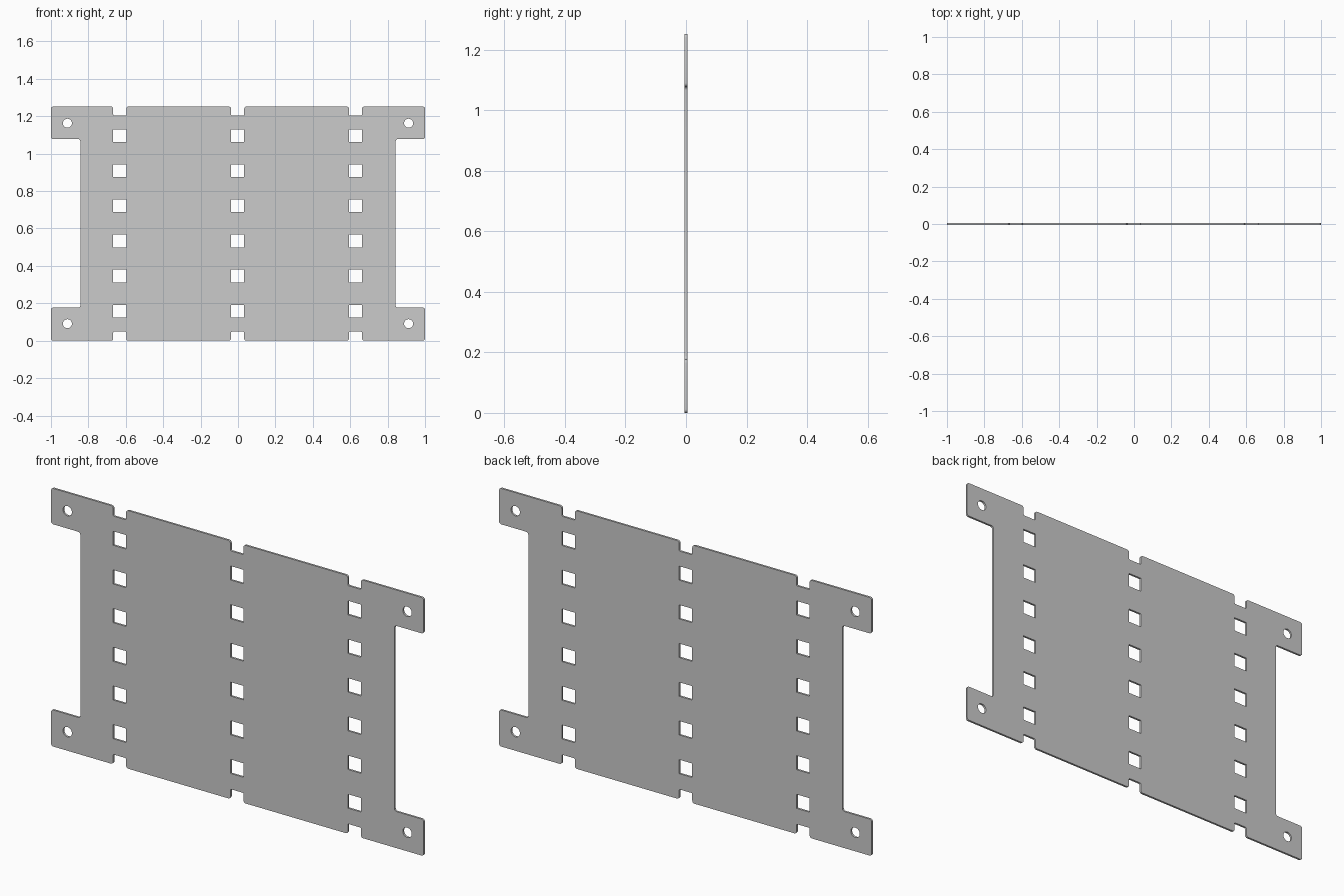
import bpy, bmesh
from math import pi, sin, cos
from mathutils import Vector

if "Cube" in bpy.data.objects:
    bpy.data.objects.remove(bpy.data.objects["Cube"])

H, T = 1.252, 0.01            # plate height and thickness
EAR_X, EAR_Z = 0.843, 0.177   # inner edge and height of the corner ears
COLUMNS = [-0.632, -0.002, 0.628]
W = 0.035                     # half width of slots and notches
NOTCH = 0.048


def rounded(points, steps=5):
    """Closed outline from (x, z, corner radius)."""
    out, n = [], len(points)
    for i, (x, z, r) in enumerate(points):
        p = Vector((x, z))
        if r == 0:
            out.append(p)
            continue
        a = (Vector(points[i - 1][:2]) - p).normalized()
        b = (Vector(points[(i + 1) % n][:2]) - p).normalized()
        centre = p + (a + b) * r
        for k in range(steps + 1):
            t = k / steps * pi / 2
            out.append(centre - b * r * cos(t) - a * r * sin(t))
    return out


def add_loop(curve, points):
    s = curve.splines.new('POLY')
    s.points.add(len(points) - 1)
    for sp, p in zip(s.points, points):
        sp.co = (p[0], p[1], 0, 1)
    s.use_cyclic_u = True


curve = bpy.data.curves.new("perforated_plate", 'CURVE')
curve.dimensions = '2D'
curve.fill_mode = 'BOTH'
curve.extrude = T / 2

# Outline: bottom edge with notches, right ears, top edge, left ears
R = 0.012


def edge(z, inward):
    pts = []
    for c in COLUMNS:
        pts += [(c - W, z, R), (c - W, z + inward, 0.005),
                (c + W, z + inward, 0.005), (c + W, z, R)]
    return pts


right = [(1, 0, R), (1, EAR_Z, R), (EAR_X, EAR_Z, R),
         (EAR_X, H - EAR_Z + 0.003, R), (1, H - EAR_Z + 0.003, R), (1, H, R)]
left = [(-x, z, r) for x, z, r in reversed(right)]
add_loop(curve, rounded(edge(0, NOTCH) + right + edge(H, -NOTCH)[::-1] + left))

# Square slots in three columns
for c in COLUMNS:
    for i in range(6):
        z = 0.158 + 0.1877 * i
        add_loop(curve, [(c - W, z - 0.034), (c + W, z - 0.034),
                         (c + W, z + 0.034), (c - W, z + 0.034)])

# Round mounting holes in the ears
for x in (-0.912, 0.912):
    for z in (0.091, 1.163):
        add_loop(curve, [(x + 0.024 * cos(k * pi / 16), z + 0.024 * sin(k * pi / 16))
                         for k in range(32)])

# Turn the filled curve into an upright mesh
plate = bpy.data.objects.new("perforated_plate", curve)
bpy.context.collection.objects.link(plate)
plate.rotation_euler = (pi / 2, 0, 0)
bpy.context.view_layer.objects.active = plate
plate.select_set(True)
bpy.ops.object.convert(target='MESH')
bm = bmesh.new()
bm.from_mesh(plate.data)
bmesh.ops.remove_doubles(bm, verts=bm.verts, dist=0.0002)
bmesh.ops.recalc_face_normals(bm, faces=bm.faces)
bm.to_mesh(plate.data)
bm.free()
bpy.ops.object.transform_apply(location=False, rotation=True, scale=False)
bpy.ops.object.shade_smooth_by_angle(angle=pi / 6)
